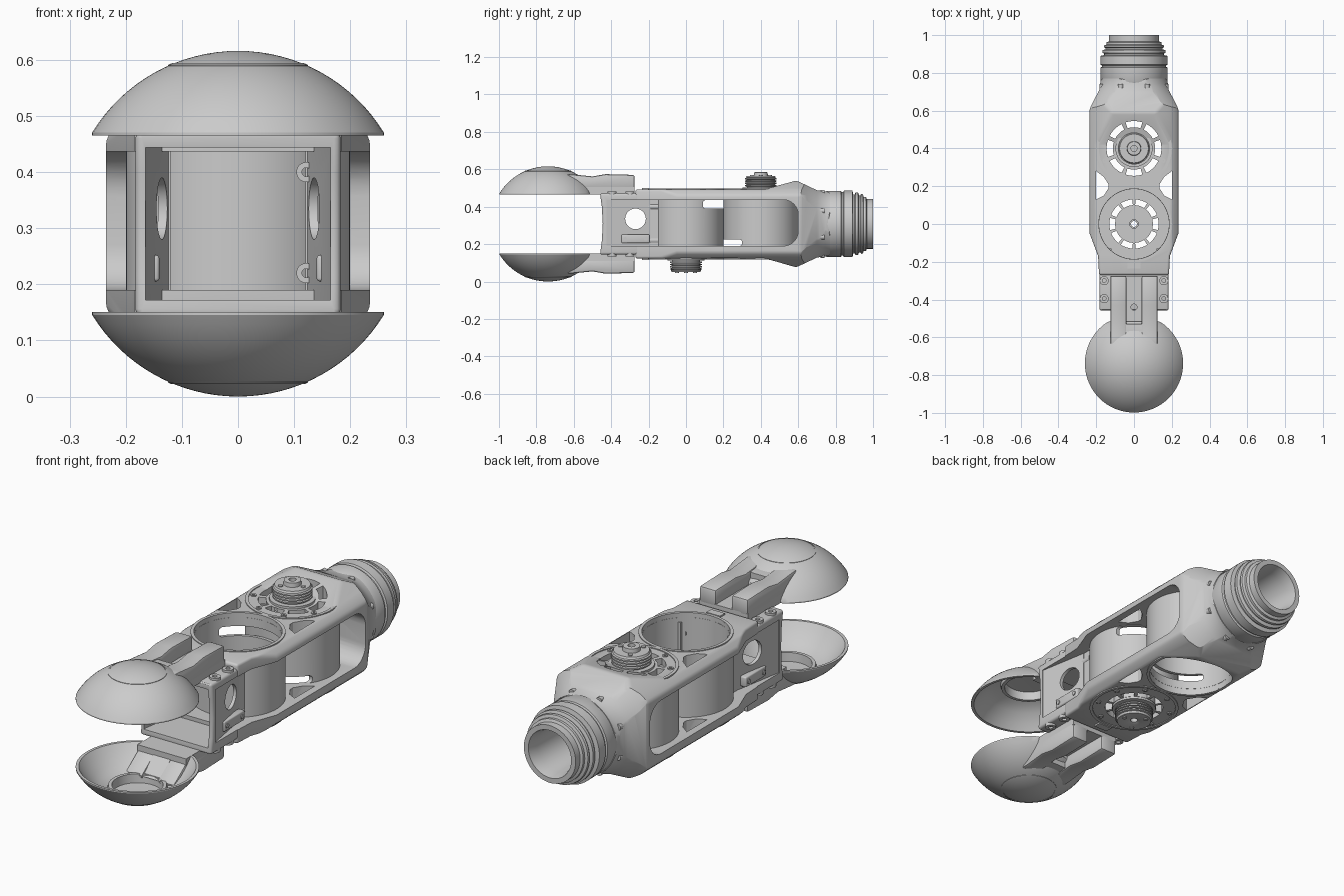
import bpy, bmesh
from math import sin, cos, pi, radians

if "Cube" in bpy.data.objects:
    bpy.data.objects.remove(bpy.data.objects["Cube"])

C = 0.308                      # mid height, everything mirrors about it
CUPS = ((0.0, -1), (0.4, 1))   # motor cup y position and side of its closed end


def finish(name, bm):
    bmesh.ops.remove_doubles(bm, verts=bm.verts, dist=1e-5)
    bmesh.ops.recalc_face_normals(bm, faces=bm.faces)
    me = bpy.data.meshes.new(name)
    bm.to_mesh(me)
    bm.free()
    ob = bpy.data.objects.new(name, me)
    bpy.context.collection.objects.link(ob)
    return ob


def flip(pts, side):
    return [(a, b if side > 0 else 2 * C - b) for a, b in pts]


def prism(name, pts, axis, lo, hi):
    """Extrude an outline: axis z uses (x, y), axis x uses (y, z), axis y uses (x, z)."""
    bm = bmesh.new()
    put = {'z': lambda a, b, h: (a, b, h), 'x': lambda a, b, h: (h, a, b), 'y': lambda a, b, h: (a, h, b)}[axis]
    r0 = [bm.verts.new(put(a, b, lo)) for a, b in pts]
    r1 = [bm.verts.new(put(a, b, hi)) for a, b in pts]
    bm.faces.new(r0)
    bm.faces.new(r1)
    for i in range(len(pts)):
        j = (i + 1) % len(pts)
        bm.faces.new((r0[i], r0[j], r1[j], r1[i]))
    return finish(name, bm)


def box(name, x0, x1, y0, y1, z0, z1):
    return prism(name, [(x0, y0), (x1, y0), (x1, y1), (x0, y1)], 'z', z0, z1)


def lathe(name, prof, axis='z', at=(0, 0, 0), n=64):
    """Revolve a closed (radius, height) loop about an axis."""
    bm = bmesh.new()
    rings = []
    for k in range(n):
        c, s = cos(2 * pi * k / n), sin(2 * pi * k / n)
        ring = []
        for r, h in prof:
            p = {'z': (r * c, r * s, h), 'y': (r * c, h, r * s), 'x': (h, r * c, r * s)}[axis]
            ring.append(bm.verts.new([p[i] + at[i] for i in range(3)]))
        rings.append(ring)
    m = len(prof)
    for k in range(n):
        a, b = rings[k], rings[(k + 1) % n]
        for i in range(m):
            j = (i + 1) % m
            if prof[i][0] > 0 or prof[j][0] > 0:
                bm.faces.new((a[i], a[j], b[j], b[i]))
    return finish(name, bm)


def cyl(name, r, lo, hi, axis='z', at=(0, 0, 0), n=64):
    return lathe(name, [(0, lo), (r, lo), (r, hi), (0, hi)], axis, at, n)


def apply_mod(ob, mod):
    bpy.context.view_layer.objects.active = ob
    bpy.ops.object.modifier_apply(modifier=mod.name)


def boolean(ob, tool, op='DIFFERENCE'):
    mod = ob.modifiers.new('cut', 'BOOLEAN')
    mod.operation, mod.solver, mod.object = op, 'EXACT', tool
    apply_mod(ob, mod)
    bpy.data.objects.remove(tool)


def bevel(ob, width, seg=3):
    mod = ob.modifiers.new('round', 'BEVEL')
    mod.width, mod.segments, mod.limit_method, mod.angle_limit = width, seg, 'ANGLE', radians(25)
    apply_mod(ob, mod)


def rounded(y0, y1, z0, z1, ra, rb, n=8):
    """Rounded rectangle: radius ra on the y0 side, rb on the y1 side."""
    pts = []
    for cy, cz, r, a0 in ((y1 - rb, z1 - rb, rb, 0), (y0 + ra, z1 - ra, ra, 90),
                          (y0 + ra, z0 + ra, ra, 180), (y1 - rb, z0 + rb, rb, 270)):
        for k in range(n + 1):
            t = radians(a0 + 90 * k / n)
            pts.append((cy + r * cos(t), cz + r * sin(t)))
    return pts


def arc_slot(cy, r0, r1, a0, a1, n=6):
    ang = [a0 + (a1 - a0) * k / n for k in range(n + 1)]
    return ([(r1 * cos(a), cy + r1 * sin(a)) for a in ang]
            + [(r0 * cos(a), cy + r0 * sin(a)) for a in reversed(ang)])


# Main frame: plan outline crossed with side outline and a chamfered section
half = [(0.175, 0.77), (0.184, 0.71), (0.235, 0.61), (0.235, -0.05), (0.19, -0.17), (0.185, -0.27)]
frame = prism('main_frame', half + [(-x, y) for x, y in reversed(half)], 'z', -0.1, 0.8)
top = [(-0.27, 0.493), (0.42, 0.493), (0.59, 0.54), (0.7, 0.488), (0.77, 0.478)]
side = prism('side_outline', top + [(y, 2 * C - z) for y, z in reversed(top)], 'x', -0.5, 0.5)
boolean(frame, side, 'INTERSECT')
sec = [(0.245, 0.145), (0.2, 0.187), (0.11, 0.235), (-0.11, 0.235), (-0.2, 0.187), (-0.245, 0.145)]
boolean(frame, prism('section', [(x, C + z) for x, z in sec] + [(x, C - z) for x, z in reversed(sec)],
                     'y', -0.5, 0.9), 'INTERSECT')
bevel(frame, 0.012)
# rear shoulder turns from square to round
boolean(frame, lathe('shoulder', [(0, -0.5), (0.45, -0.5), (0.45, 0.45), (0.31, 0.58), (0.25, 0.645), (0.205, 0.7),
                                  (0.182, 0.745), (0.177, 0.8), (0, 0.8)], 'y', (0, 0, C), 96), 'INTERSECT')
boolean(frame, prism('window', rounded(-0.4, 0.6, 0.19, 0.437, 0.03, 0.08), 'x', -0.5, 0.5))
boolean(frame, cyl('bore', 0.1, 0.5, 0.9, 'y', (0, 0, C)))
for cy, s in CUPS:
    lo, hi = (0.165, 0.7) if s < 0 else (-0.1, 0.462)
    boolean(frame, cyl('cavity', 0.186, lo, hi, at=(0, cy, 0)))
    lo, hi = (0.05, 0.25) if s < 0 else (0.4, 0.6)
    count, r0, r1 = (10, 0.1, 0.13) if s < 0 else (8, 0.112, 0.145)
    for k in range(count):
        a = 2 * pi * k / count
        w = 0.8 * pi / count
        boolean(frame, prism('slot', arc_slot(cy, r0, r1, a - w, a + w), 'z', lo, hi))
boolean(frame, cyl('shaft_hole', 0.022, 0, 0.3))
for s in (-1, 1):
    tri = [(0.2, 0.28), (0.16, 0.25), (0.135, 0.21), (0.135, 0.19), (0.16, 0.15), (0.2, 0.13)]
    boolean(frame, prism('web_hole', [(s * x, y) for x, y in tri], 'z', -0.1, 0.8))

# Motor cups, bosses, rims and screws
for cy, s in CUPS:
    tag = 'front' if s < 0 else 'rear'
    cup = lathe(tag + '_cup', [(0.185, 0.15), (0.2, 0.15), (0.2, 0.475), (0.185, 0.475)], at=(0, cy, 0), n=96)
    if s < 0:
        boolean(cup, prism('notch', rounded(0.09, 0.25, 0.39, 0.435, 0.015, 0.015), 'x', -0.5, 0.5))
    else:
        boolean(cup, prism('notch', rounded(0.15, 0.3, 0.19, 0.225, 0.015, 0.015), 'x', -0.5, 0.5))
    prof = [(0.016, 0.47), (0.098, 0.47), (0.098, 0.503), (0.075, 0.503)]
    for k in range(4):
        z = 0.508 + k * 0.012
        prof += [(0.076, z), (0.085, z + 0.002), (0.085, z + 0.008), (0.076, z + 0.01)]
    prof += [(0.08, 0.556), (0.076, 0.565)]
    if s > 0:
        prof += [(0.038, 0.565), (0.036, 0.584), (0.016, 0.585)]
    else:
        prof += [(0.03, 0.565), (0.016, 0.56)]
    lathe(tag + '_boss', flip(prof, s), at=(0, cy, 0))
    for z_side in (-1, 1):
        rim = [(0.186, 0.47), (0.2, 0.47), (0.2, 0.497), (0.186, 0.497)]
        lathe(tag + '_rim', flip(rim, z_side), at=(0, cy, 0), n=96)
    for k in range(8):
        a = 2 * pi * (k + 0.5) / 8
        at = (0.168 * cos(a), cy + 0.168 * sin(a), 0)
        lathe(tag + '_screw', flip([(0.005, 0.48), (0.012, 0.48), (0.012, 0.498), (0.005, 0.498)], s), at=at, n=16)
    for k in range(3):
        a = 2 * pi * k / 3
        cyl(tag + '_boss_screw', 0.01, *sorted(h for _, h in flip([(0, 0.56), (0, 0.57)], s)),
            at=(0.056 * cos(a), cy + 0.056 * sin(a), 0), n=16)

# Threaded rear collar
lathe('rear_collar', [(0.1, 0.66), (0.15, 0.66), (0.172, 0.745), (0.177, 0.755), (0.177, 0.828), (0.17, 0.832),
                      (0.17, 0.84), (0.178, 0.844), (0.178, 0.89), (0.158, 0.894), (0.158, 0.902), (0.167, 0.906),
                      (0.167, 0.92), (0.152, 0.925), (0.152, 0.932), (0.16, 0.936), (0.158, 0.946), (0.145, 0.95),
                      (0.145, 0.962), (0.133, 0.967), (0.133, 1.0), (0.11, 1.0), (0.1, 0.95)], 'y', (0, 0, C), 96)
for k in range(8):
    a = 2 * pi * (k + 0.5) / 8
    cyl('collar_screw', 0.014, 0.0, 0.02, 'y', (0.182 * cos(a), 0.72, C + 0.182 * sin(a)), 16)

# Front bracket: funnel walls slanting in to the front cup, with side holes
edge = [(-0.46, 0.472), (-0.45, 0.4), (-0.445, C), (-0.45, 2 * C - 0.4), (-0.46, 2 * C - 0.472)]
bracket = prism('front_bracket', edge + [(-0.19, 2 * C - 0.472), (-0.19, 0.472)], 'x', -0.183, 0.183)
bevel(bracket, 0.012)
inside = [(0.165, -0.6), (0.165, -0.44), (0.12, -0.18), (0.12, -0.1)]
boolean(bracket, prism('inside', inside + [(-x, y) for x, y in reversed(inside)], 'z', 0.172, 0.444))
for s in (-1, 1):
    wedge = [(0.3, -0.425), (0.179, -0.425), (0.136, -0.18), (0.3, -0.1)]
    boolean(bracket, prism('side_pocket', [(s * x, y) for x, y in wedge], 'z', 0.19, 0.437))
boolean(bracket, cyl('side_hole', 0.055, -0.4, 0.4, 'x', (0, -0.27, 0.335)))
for s in (-1, 1):
    x0, x1 = sorted((s * 0.14, s * 0.172))
    bevel(box('side_tab', x0, x1, -0.345, -0.195, 0.205, 0.252), 0.006)
    for y in (-0.325, -0.215):
        cyl('tab_screw', 0.01, min(x0, s * 0.176), max(x1, s * 0.176), 'x', (0, y, 0.228), 16)
    x0, x1 = sorted((s * 0.12, s * 0.136))
    box('cup_web', x0, x1, -0.2, -0.13, 0.16, 0.455)
for z in (0.22, 0.4):
    lathe('web_screw', [(0.008, -0.22), (0.018, -0.22), (0.018, -0.15), (0.008, -0.15)], 'y', (0.122, 0, z), 20)

# Mirrored upper and lower grips
R = 0.305
for s in (-1, 1):
    tag = 'upper' if s > 0 else 'lower'
    outer = [(R * sin(1.02 * k / 16), 0.616 - R + R * cos(1.02 * k / 16)) for k in range(17)]
    inner = [(0.26, 0.465), (0.247, 0.465), (0.225, 0.495), (0.19, 0.53), (0.16, 0.552), (0.127, 0.565),
             (0.123, 0.55), (0.108, 0.55), (0.105, 0.59), (0, 0.595)]
    dome = lathe(tag + '_dome', flip(outer + inner, s), at=(0, -0.738, 0), n=96)
    for v in dome.data.vertices:          # flat back edge
        v.co.y = min(v.co.y, -0.515)
    # raised cap line
    cap = [(0.118, 0.58), (0.125, 0.585), (0.125, 0.591), (0.118, 0.594)]
    lathe(tag + '_dome_ring', flip(cap, s), at=(0, -0.738, 0))
    # arm: floor plate and two rails
    lo, hi = sorted(h for _, h in flip([(0, 0.465), (0, 0.505)], s))
    arm = box(tag + '_arm_plate', -0.125, 0.125, -0.56, -0.275, lo, hi)
    boolean(arm, cyl('arm_hole', 0.016, -0.1, 0.8, at=(0, -0.44, 0), n=24))
    rail = [(-0.275, 0.49), (-0.275, 0.57), (-0.43, 0.574), (-0.5, 0.562), (-0.6, 0.572), (-0.64, 0.575),
            (-0.65, 0.555), (-0.56, 0.49)]
    for x0, x1 in ((-0.125, -0.04), (0.04, 0.125)):
        bevel(prism(tag + '_arm_rail', flip(rail, s), 'x', x0, x1), 0.01, 2)
    prism(tag + '_arm_bridge', flip([(-0.53, 0.49), (-0.53, 0.558), (-0.6, 0.566), (-0.64, 0.56), (-0.56, 0.49)], s),
          'x', -0.045, 0.045)
    # ear screws and plate block
    for x in (-0.158, 0.158):
        for y in (-0.3, -0.395):
            lathe(tag + '_ear_screw', flip([(0.01, 0.46), (0.024, 0.46), (0.024, 0.482), (0.01, 0.482)], s),
                  at=(x, y, 0), n=20)
    lo, hi = sorted(h for _, h in flip([(0, 0.48), (0, 0.5)], s))
    box(tag + '_plate_block', -0.035, 0.035, -0.235, -0.2, lo, hi)

# Smooth round surfaces, keep hard edges
for ob in bpy.context.scene.objects:
    ob.select_set(True)
    bpy.context.view_layer.objects.active = ob
bpy.ops.object.shade_smooth_by_angle(angle=radians(32))
